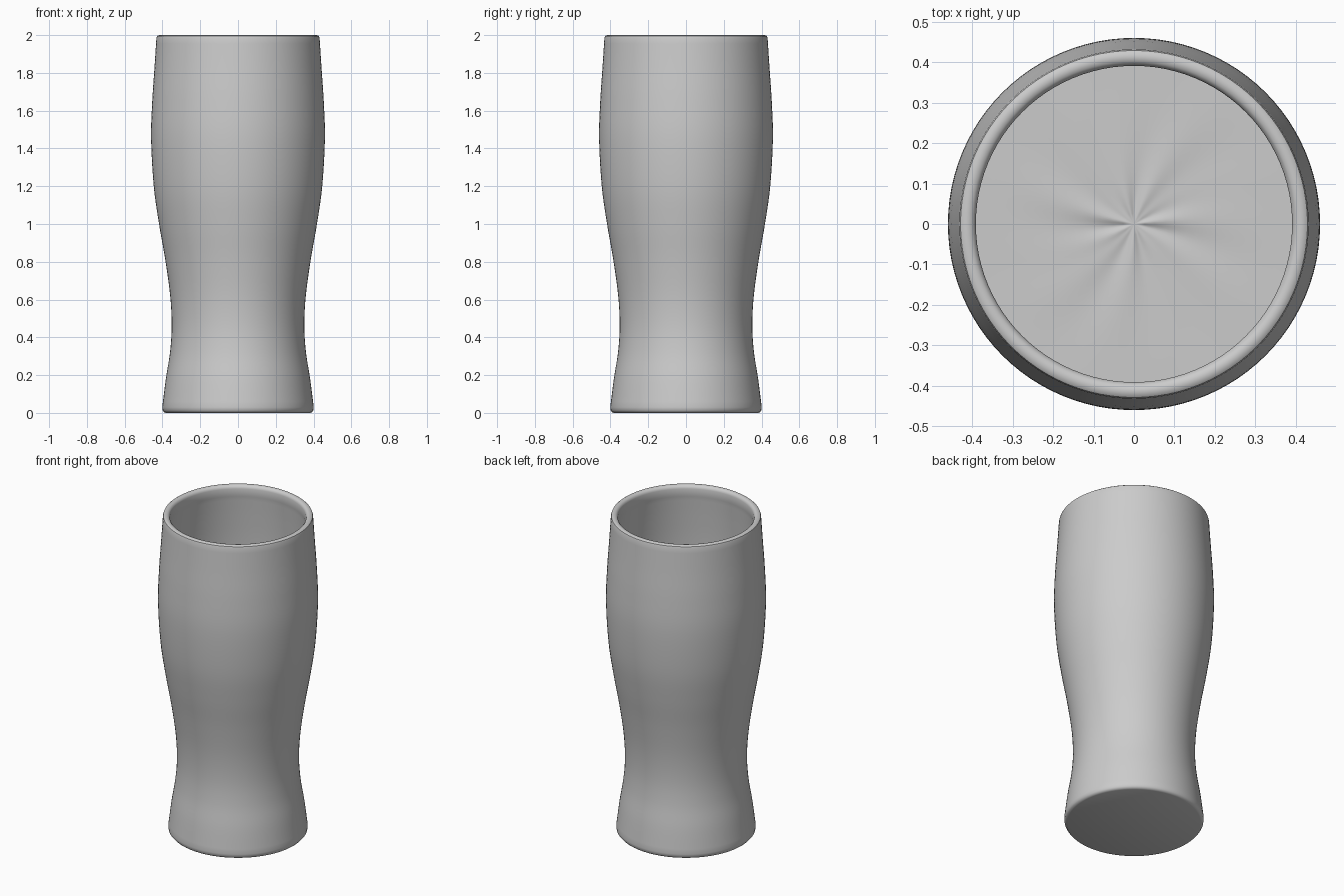
import bpy, math
from mathutils import Vector

if "Cube" in bpy.data.objects:
    bpy.data.objects.remove(bpy.data.objects["Cube"])

SEGS = 96


def smooth_curve(pts, steps=5):
    """Catmull-Rom through (radius, height) points."""
    p = [Vector(q) for q in pts]
    p = [2 * p[0] - p[1]] + p + [2 * p[-1] - p[-2]]
    out = []
    for i in range(1, len(p) - 2):
        a, b, c, d = p[i - 1:i + 3]
        for s in range(steps):
            t = s / steps
            out.append(0.5 * (2 * b + (c - a) * t + (2 * a - 5 * b + 4 * c - d) * t * t
                              + (3 * b - a - 3 * c + d) * t ** 3))
    return [tuple(v) for v in out + [p[-2]]]


def lathe(name, profile, height=lambda r, a: 0.0, angle=35):
    """Revolve a profile around z; points with zero radius become poles."""
    verts, faces, rings = [], [], []
    for r, z in profile:
        n = 1 if r == 0 else SEGS
        rings.append(range(len(verts), len(verts) + n))
        for k in range(n):
            a = 2 * math.pi * k / SEGS
            verts.append((r * math.cos(a), r * math.sin(a), z + height(r, a)))
    for lo, hi in zip(rings, rings[1:]):
        for k in range(SEGS):
            j = (k + 1) % SEGS
            ids = [lo[k % len(lo)], lo[j % len(lo)], hi[j % len(hi)], hi[k % len(hi)]]
            faces.append(list(dict.fromkeys(ids)))
    mesh = bpy.data.meshes.new(name)
    mesh.from_pydata(verts, [], faces)
    obj = bpy.data.objects.new(name, mesh)
    bpy.context.collection.objects.link(obj)
    bpy.context.view_layer.objects.active = obj
    obj.select_set(True)
    bpy.ops.object.shade_smooth_by_angle(angle=math.radians(angle))
    obj.select_set(False)
    return obj


LEVEL = 1.35  # height of the drink surface

# Glass: flat base, waisted body, rounded rim, inner wall down to the drink
base = [(0, 0), (0.382, 0), (0.392, 0.004), (0.399, 0.013)]
body = smooth_curve([(0.401, 0.03), (0.382, 0.18), (0.36, 0.32), (0.351, 0.46),
                     (0.359, 0.62), (0.385, 0.81), (0.418, 1.0), (0.446, 1.2),
                     (0.46, 1.45), (0.454, 1.65), (0.442, 1.83), (0.432, 1.985)])
rim = [(0.429, 1.994), (0.422, 1.999), (0.412, 2.0), (0.402, 1.998), (0.394, 1.99)]
inner = [(0.391, 1.98), (0.391, 1.94)] + smooth_curve(
    [(0.393, 1.93), (0.404, 1.8), (0.414, 1.65), (0.42, 1.47), (0.417, LEVEL)])
lathe("glass", base + body + rim + inner)


# Drink surface: gently rippled disc, creased around the middle
def ripple(r, a):
    fade = min(r / 0.06, 1) * max(0, 1 - r / 0.4)
    return 0.003 * fade * (math.sin(7 * a + 0.5) + 0.6 * math.sin(11 * a + 9 * r))


lathe("drink_surface", [(0.417 * (1 - i / 16), LEVEL) for i in range(16)] + [(0, LEVEL)], ripple)
